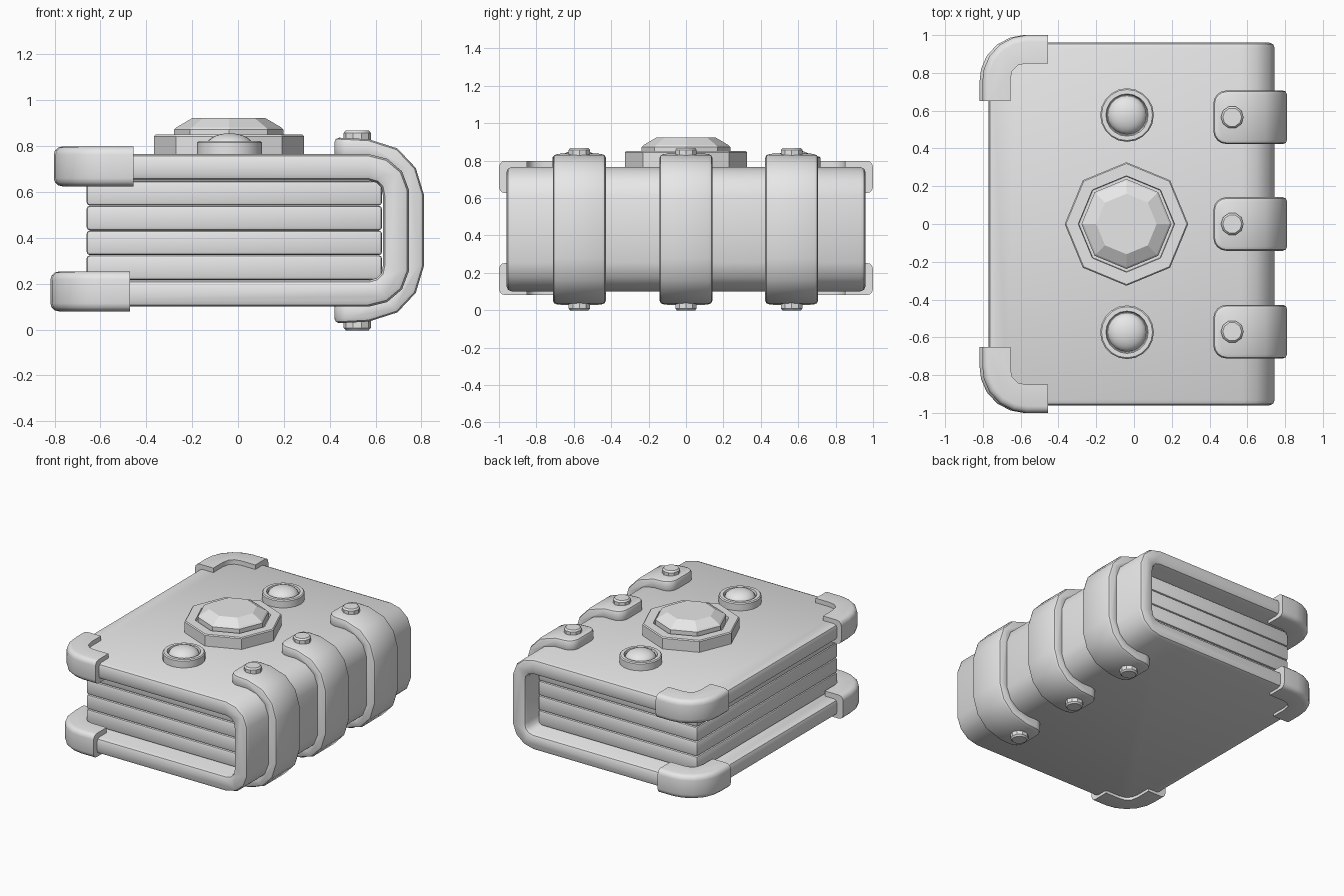
import bpy, bmesh, math

if "Cube" in bpy.data.objects:
    bpy.data.objects.remove(bpy.data.objects["Cube"])

grey = bpy.data.materials.new("plain_grey")
grey.use_nodes = True
grey.diffuse_color = (0.8, 0.8, 0.8, 1)
for node in grey.node_tree.nodes:
    if node.type == 'BSDF_PRINCIPLED':
        node.inputs["Base Color"].default_value = grey.diffuse_color

MID = 0.4325      # height of the middle of the book
TOP = 0.765       # height of the top cover


def finish(name, bm, smooth=True):
    bmesh.ops.recalc_face_normals(bm, faces=bm.faces)
    mesh = bpy.data.meshes.new(name)
    bm.to_mesh(mesh)
    bm.free()
    mesh.materials.append(grey)
    ob = bpy.data.objects.new(name, mesh)
    bpy.context.collection.objects.link(ob)
    if smooth:
        bpy.ops.object.select_all(action='DESELECT')
        ob.select_set(True)
        bpy.context.view_layer.objects.active = ob
        bpy.ops.object.shade_smooth_by_angle(angle=math.radians(35))
    return ob


def bevel(bm, edges, width, segments):
    bmesh.ops.bevel(bm, geom=edges, offset=width, offset_type='OFFSET',
                    segments=segments, profile=0.5, affect='EDGES', clamp_overlap=True)


def soften(bm, width, segments=2):
    bmesh.ops.recalc_face_normals(bm, faces=bm.faces)
    sharp = [e for e in bm.edges if abs(e.calc_face_angle(0)) > math.radians(42)]
    bevel(bm, sharp, width, segments)


def prism(start, step):
    """Closed outline of 3D points, extruded along step."""
    bm = bmesh.new()
    face = bm.faces.new([bm.verts.new(p) for p in start])
    out = bmesh.ops.extrude_face_region(bm, geom=[face])
    moved = [v for v in out["geom"] if isinstance(v, bmesh.types.BMVert)]
    bmesh.ops.translate(bm, verts=moved, vec=step)
    bmesh.ops.recalc_face_normals(bm, faces=bm.faces)
    return bm


def wrap(outer, inner, y0, y1):
    """C shape: upper half outlines mirrored about MID, extruded along y."""
    def full(half):
        return half + [(x, 2 * MID - z) for x, z in reversed(half)]
    outline = full(outer) + full(inner)[::-1]
    return prism([(x, y0, z) for x, z in outline], (0, y1 - y0, 0))


def round_end(bm, x, width, segments):
    """Round the upright edges at the free ends of a wrap."""
    ends = [e for e in bm.edges if all(abs(v.co.x - x) < 1e-4 for v in e.verts)
            and abs(e.verts[0].co.y - e.verts[1].co.y) < 1e-4]
    bevel(bm, ends, width, segments)


def lathe(name, profile, sides, x, y, smooth=True, flip=False):
    bm = bmesh.new()
    rings = []
    for r, z in profile:
        z = 2 * MID - z if flip else z
        rings.append([bm.verts.new((x + r * math.cos(2 * math.pi * i / sides),
                                    y + r * math.sin(2 * math.pi * i / sides), z))
                      for i in range(sides)])
    for a, b in zip(rings, rings[1:]):
        for i in range(sides):
            j = (i + 1) % sides
            bm.faces.new((a[i], a[j], b[j], b[i]))
    bm.faces.new(rings[0])
    bm.faces.new(rings[-1])
    return finish(name, bm, smooth)


# Cover with rounded spine
bm = wrap([(-0.77, TOP), (0.57, TOP), (0.65, 0.745), (0.715, 0.69), (0.745, 0.61)],
          [(-0.77, 0.65), (0.57, 0.65), (0.605, 0.64), (0.625, 0.62), (0.632, 0.585)],
          -0.96, 0.96)
round_end(bm, -0.77, 0.14, 4)
soften(bm, 0.028)
finish("cover", bm)

# Page blocks
for i in range(4):
    low = 0.217 + i * 0.108
    bm = prism([(-0.66, -0.815, low), (0.628, -0.815, low),
                (0.628, 0.815, low), (-0.66, 0.815, low)], (0, 0, 0.107))
    soften(bm, 0.014)
    finish(f"page_block_{i + 1}", bm)

# Spine straps with rivets on both covers
for i, y in enumerate((-0.57, 0.0, 0.565)):
    bm = wrap([(0.42, 0.838), (0.57, 0.83), (0.695, 0.79), (0.775, 0.705), (0.81, 0.59)],
              [(0.42, 0.745), (0.56, 0.745), (0.64, 0.725), (0.695, 0.675), (0.72, 0.59)],
              y - 0.142, y + 0.142)
    round_end(bm, 0.42, 0.07, 4)
    soften(bm, 0.022)
    finish(f"strap_{i + 1}", bm)
    for side, flip in (("top", False), ("bottom", True)):
        lathe(f"{side}_rivet_{i + 1}",
              [(0.06, 0.81), (0.06, 0.857), (0.05, 0.868)], 10, 0.52, y, flip=flip)

# Corner guards
GUARD = [(-0.455, 1), (-0.57, 1), (-0.64, 0.987), (-0.71, 0.95), (-0.765, 0.89),
         (-0.795, 0.82), (-0.803, 0.75), (-0.803, 0.65), (-0.655, 0.65),
         (-0.655, 0.76), (-0.645, 0.81), (-0.615, 0.84), (-0.57, 0.85), (-0.455, 0.85)]
for level, z, dx in (("top", 0.625, 0), ("bottom", 0.08, -0.015)):
    for end, s in (("front", -1), ("back", 1)):
        bm = prism([(x + dx, s * y, z) for x, y in GUARD], (0, 0, 0.173))
        # round only the long outer edges, keep the cut ends crisp
        rim = [e for e in bm.edges
               if abs(e.verts[0].co.z - e.verts[1].co.z) < 1e-4
               and all(s * v.co.y > 0.87 or v.co.x < -0.7 for v in e.verts)
               and abs(e.calc_face_angle(0)) > 1]
        bevel(bm, rim, 0.035, 3)
        finish(f"{level}_{end}_corner_guard", bm)

# Central eight-sided setting and cut gem
lathe("gem_setting", [(0.327, 0.75), (0.327, 0.843), (0.32, 0.85), (0.255, 0.85),
                      (0.252, 0.825)], 8, -0.04, 0, smooth=False)
lathe("gem", [(0.238, 0.8), (0.238, 0.872), (0.228, 0.882), (0.16, 0.922)],
      8, -0.04, 0, smooth=False)

# Domed studs in round settings
for name, y in (("front", -0.573), ("back", 0.577)):
    lathe(f"{name}_stud_setting", [(0.142, 0.75), (0.142, 0.815), (0.135, 0.822),
                                   (0.112, 0.822), (0.106, 0.8)], 20, -0.037, y)
    dome = [(0.103 * math.cos(a), 0.8 + 0.056 * math.sin(a))
            for a in (math.radians(d) for d in range(0, 90, 11))]
    lathe(f"{name}_stud", dome, 20, -0.037, y)
